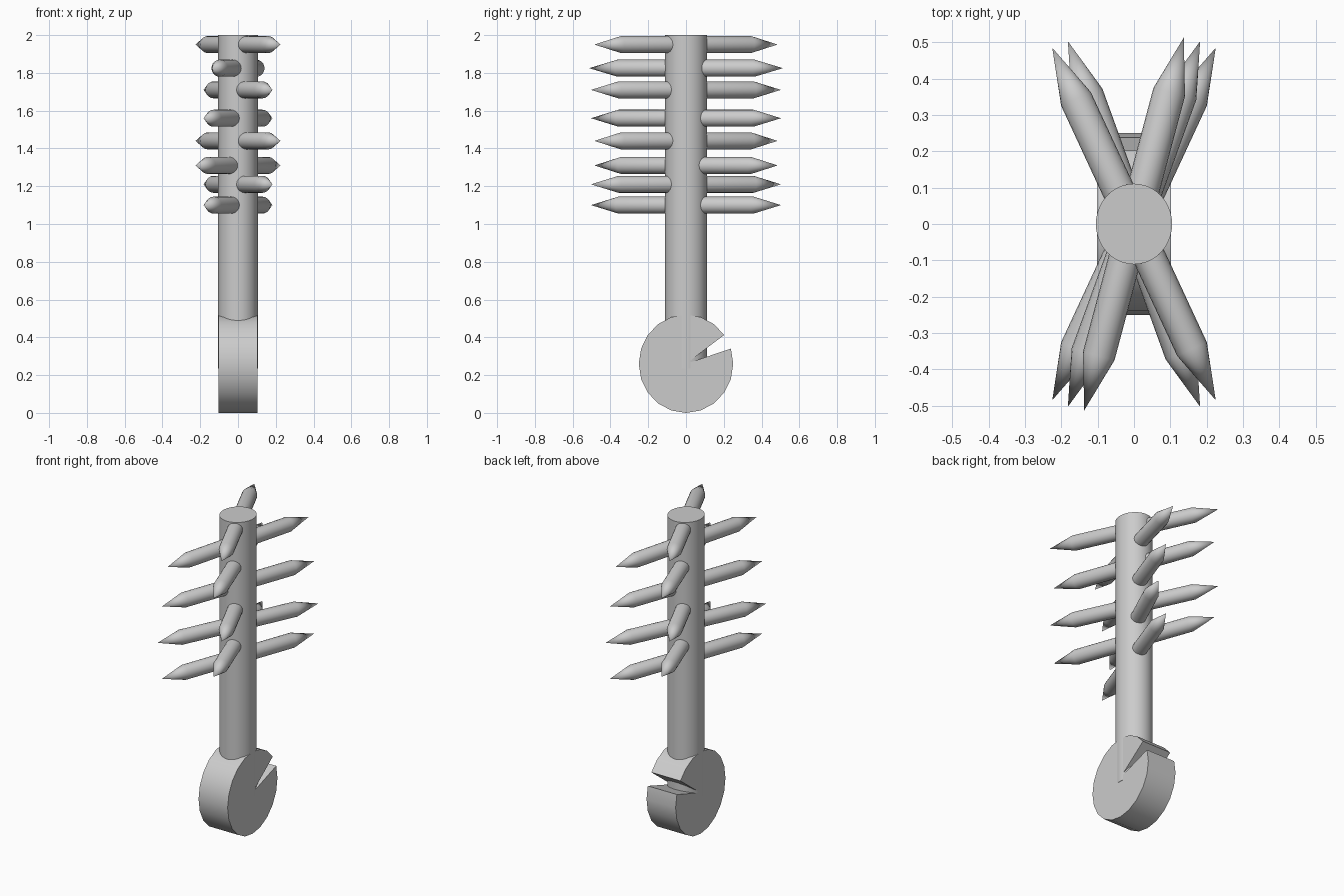
import bpy, bmesh, math
from mathutils import Matrix

if "Cube" in bpy.data.objects:
    bpy.data.objects.remove(bpy.data.objects["Cube"])


def finish(bm, name):
    bmesh.ops.recalc_face_normals(bm, faces=bm.faces[:])
    mesh = bpy.data.meshes.new(name)
    bm.to_mesh(mesh)
    bm.free()
    obj = bpy.data.objects.new(name, mesh)
    bpy.context.collection.objects.link(obj)
    bpy.ops.object.select_all(action='DESELECT')
    obj.select_set(True)
    bpy.context.view_layer.objects.active = obj
    bpy.ops.object.shade_smooth_by_angle(angle=math.radians(25))
    return obj


def spike(name, z, x, y, radius=0.045, sides=20):
    """Bar through the shaft, pointed at both ends, tips at (x, y) and (-x, -y)."""
    bm = bmesh.new()
    half = math.hypot(x, y)
    body = half - 0.155
    rings = []
    for u in (-body, body):
        rings.append([bm.verts.new((u, radius * math.cos(a), radius * math.sin(a)))
                      for a in (2 * math.pi * i / sides for i in range(sides))])
    tips = [bm.verts.new((-half, 0, 0)), bm.verts.new((half, 0, 0))]
    for i in range(sides):
        j = (i + 1) % sides
        bm.faces.new((rings[0][i], rings[0][j], rings[1][j], rings[1][i]))
        for ring, tip in zip(rings, tips):
            bm.faces.new((ring[i], ring[j], tip))
    bm.transform(Matrix.Translation((0, 0, z)) @ Matrix.Rotation(math.atan2(y, x), 4, 'Z'))
    return finish(bm, name)


# Shaft
z0, z1 = 0.235, 2.0
bm = bmesh.new()
bmesh.ops.create_cone(bm, cap_ends=True, segments=40, radius1=1, radius2=1, depth=1)
bm.transform(Matrix.Translation((0, 0, (z0 + z1) / 2)) @ Matrix.Diagonal((0.105, 0.111, z1 - z0, 1)))
finish(bm, "shaft")

# Ring-shaped end disc with one wedge left out
bm = bmesh.new()
sides = 20
profile = [(0.0, 0.26)]
for k in range(2, sides + 2):
    a = 2 * math.pi * k / sides
    profile.append((0.25 * math.cos(a), 0.26 + 0.26 * math.sin(a)))
face = bm.faces.new([bm.verts.new((-0.102, y, z)) for y, z in profile])
ext = bmesh.ops.extrude_face_region(bm, geom=[face])
bmesh.ops.translate(bm, vec=(0.204, 0, 0),
                    verts=[v for v in ext["geom"] if isinstance(v, bmesh.types.BMVert)])
disc = finish(bm, "notched_disc")
# Close the wedge at its lower vertex (18 degrees), leaving the notch open to 36
# Spikes: height and front tip x, y
levels = [(1.95, 0.225, -0.485), (1.825, -0.137, -0.513), (1.71, 0.182, -0.503),
          (1.56, -0.182, -0.503), (1.44, 0.225, -0.485), (1.31, -0.225, -0.485),
          (1.21, 0.182, -0.503), (1.10, -0.182, -0.503)]
for n, (z, x, y) in enumerate(levels, 1):
    spike(f"spike_{n}", z, x, y)
